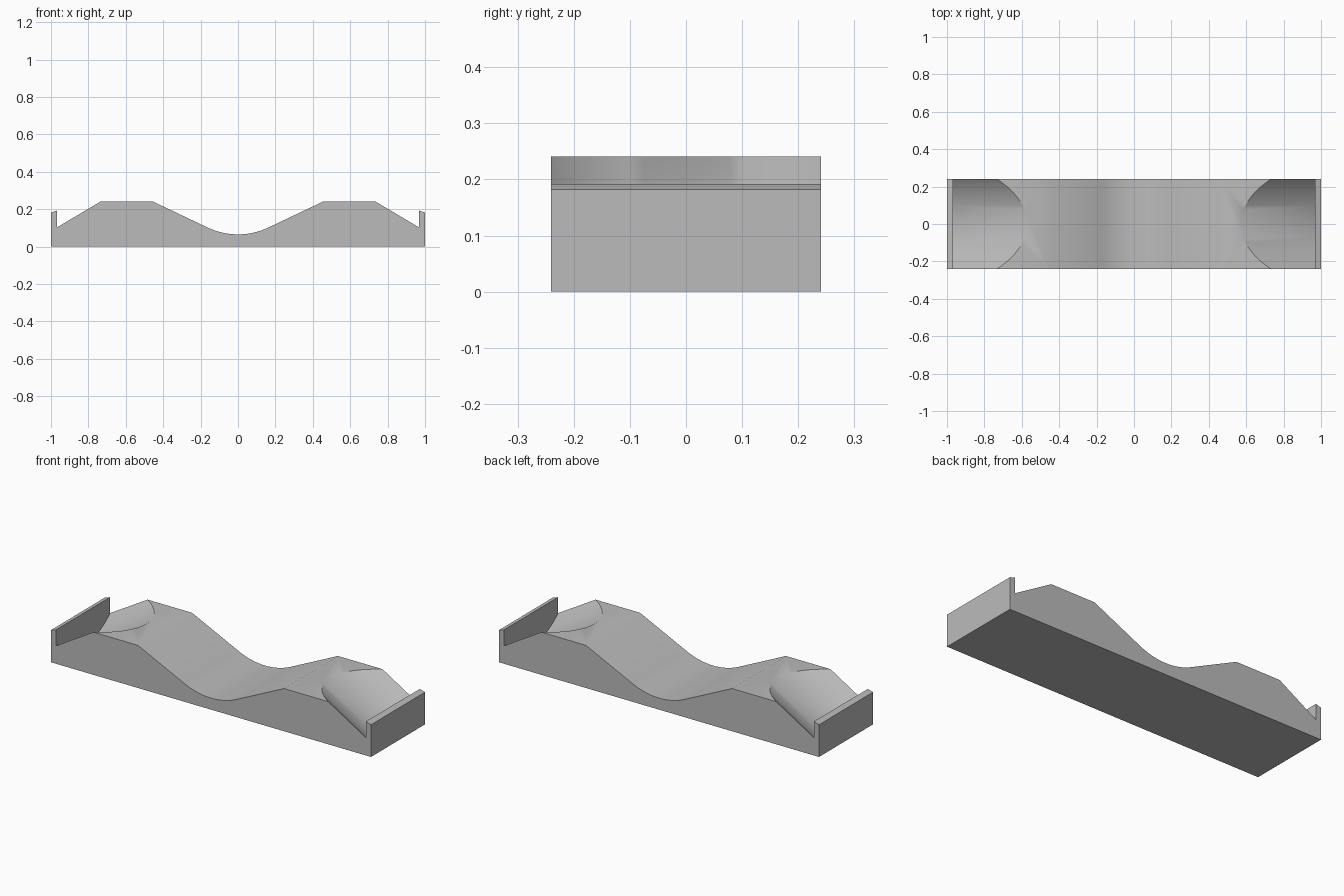
import bpy, bmesh
from math import sin, cos, pi, radians, sqrt

cube = bpy.data.objects.get("Cube")
if cube:
    bpy.data.objects.remove(cube, do_unlink=True)

HALF_W, TOP = 0.241, 0.241
WALL_X, WALL_Z = 0.968, 0.102      # inner face of the end lip, foot of the ramp
SLOPE, RADIUS = 0.594, 0.39        # ramp steepness and trough radius

grey = bpy.data.materials.new("plain grey")
grey.use_nodes = True
grey.diffuse_color = (0.5, 0.5, 0.5, 1)
grey.node_tree.nodes["Principled BSDF"].inputs["Base Color"].default_value = (0.5, 0.5, 0.5, 1)


def prism(name, points, offset):
    """Extrude a closed outline by an offset vector."""
    bm = bmesh.new()
    face = bm.faces.new([bm.verts.new(p) for p in points])
    ext = bmesh.ops.extrude_face_region(bm, geom=[face])
    verts = [v for v in ext["geom"] if isinstance(v, bmesh.types.BMVert)]
    bmesh.ops.translate(bm, vec=offset, verts=verts)
    bmesh.ops.recalc_face_normals(bm, faces=bm.faces)
    mesh = bpy.data.meshes.new(name)
    bm.to_mesh(mesh)
    bm.free()
    obj = bpy.data.objects.new(name, mesh)
    mesh.materials.append(grey)
    bpy.context.collection.objects.link(obj)
    return obj


# Body: side profile with a round central dip, mirrored about the middle
dip_r, dip_z, dip_angle, steps = 0.38, 0.065, radians(26.6), 10
half = [(dip_r * sin(a), dip_z + dip_r * (1 - cos(a)))
        for a in (dip_angle * i / steps for i in range(1, steps + 1))]
half += [(0.456, TOP), (0.9, TOP), (WALL_X, 0.192), (1, 0.182), (1, 0)]
outline = [(-x, z) for x, z in reversed(half)] + [(0, dip_z)] + half
body = prism("cradle_block", [(x, -HALF_W, z) for x, z in outline], (0, 2 * HALF_W, 0))

# Sloping round troughs cut into both ends
stretch = sqrt(1 + SLOPE ** 2)
centre_z = WALL_Z + sqrt(RADIUS ** 2 - HALF_W ** 2) * stretch
length = 0.52
for side, label in ((1, "left"), (-1, "right")):
    ring = [(side * WALL_X, RADIUS * cos(a), centre_z + RADIUS * stretch * sin(a))
            for a in (2 * pi * i / 96 for i in range(96))]
    cutter = prism(label + "_trough_cutter", ring, (-side * length, 0, length * SLOPE))
    cutter.hide_render = True
    mod = body.modifiers.new(label + "_trough", "BOOLEAN")
    mod.operation, mod.solver, mod.object = "DIFFERENCE", "EXACT", cutter
    with bpy.context.temp_override(object=body, active_object=body):
        bpy.ops.object.modifier_apply(modifier=mod.name)
    bpy.data.objects.remove(cutter, do_unlink=True)

# Smooth shading with crisp rims
for obj in bpy.context.selected_objects:
    obj.select_set(False)
bpy.context.view_layer.objects.active = body
body.select_set(True)
bpy.ops.object.shade_smooth_by_angle(angle=radians(32))
